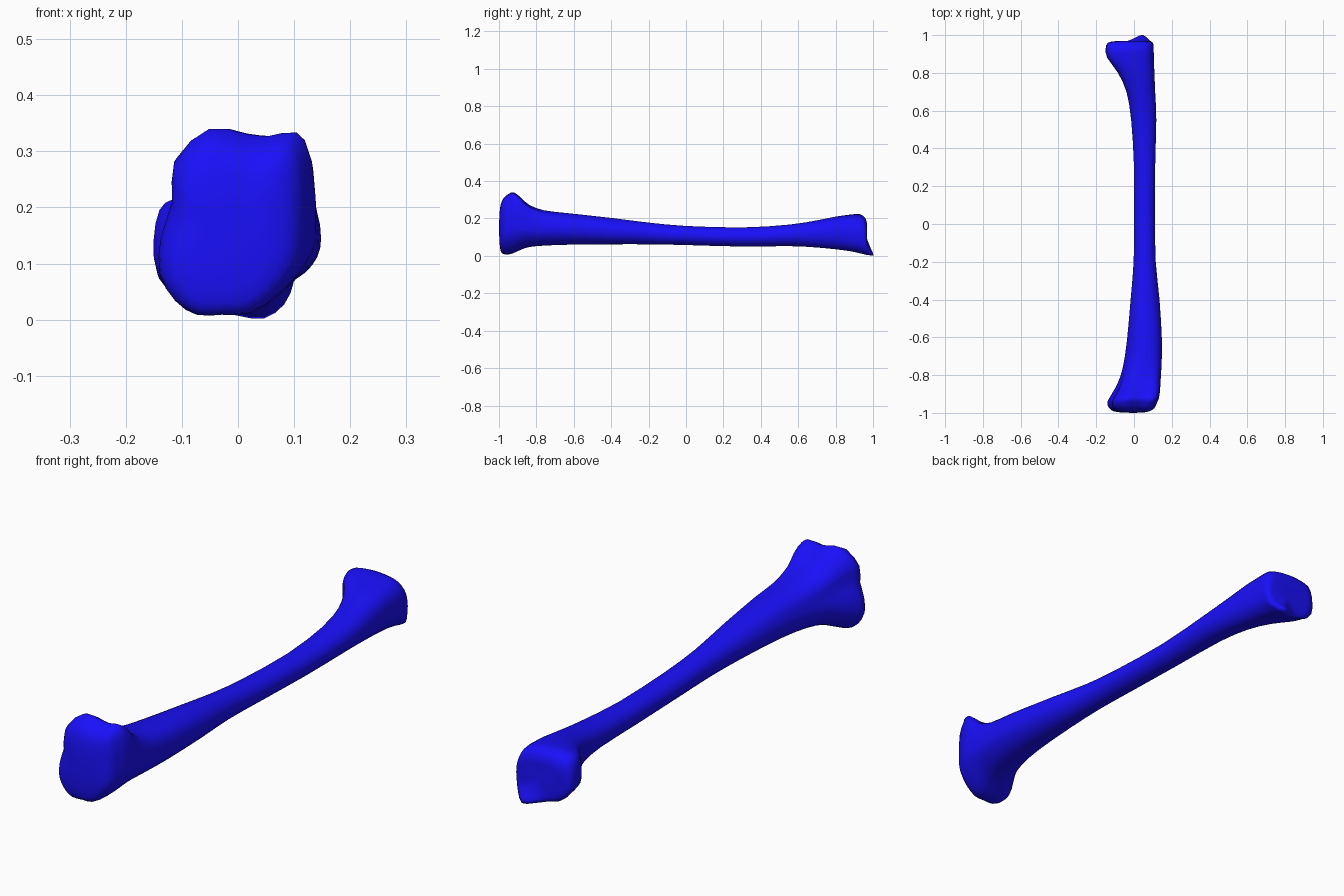
import bpy, bmesh, math
from mathutils import Vector

if "Cube" in bpy.data.objects:
    bpy.data.objects.remove(bpy.data.objects["Cube"])

# Cross-section shapes in a -1..1 box, 16 points from the left side over the top
near_shape = [(-.98, -.15), (-.83, .24), (-.8, .68), (-.36, 1), (.1, .95), (.43, .92), (.79, .96), (.97, .7),
              (1, .03), (.95, -.39), (.64, -.76), (.25, -.98), (-.14, -1), (-.5, -1), (-.79, -.85), (-1, -.55)]
far_shape = [(-1, .2), (-.92, .72), (-.72, .92), (-.3, 1), (0, 1), (.4, .95), (.75, .8), (.95, .45),
             (1, 0), (.97, -.4), (.85, -.75), (.55, -1), (.2, -.96), (-.2, -.85), (-.65, -.7), (-.95, -.35)]
oval = [(-math.cos(k * math.pi / 8), math.sin(k * math.pi / 8)) for k in range(16)]

# y, x min, x max, z min, z max, shape (-1 near end, 0 oval, 1 far end)
sections = [
    (-.998, -.06, .05, .09, .21, -1), (-.992, -.105, .08, .03, .27, -1),
    (-.975, -.13, .108, .011, .31, -1), (-.945, -.14, .122, .01, .333, -1),
    (-.92, -.128, .132, .018, .34, -1), (-.88, -.105, .138, .035, .31, -.95),
    (-.84, -.085, .14, .047, .275, -.7), (-.76, -.06, .145, .055, .245, -.4),
    (-.62, -.038, .148, .06, .228, -.2), (-.4, -.018, .135, .062, .203, 0),
    (-.2, -.002, .115, .062, .178, 0), (0, 0, .112, .058, .16, 0),
    (.3, 0, .112, .05, .152, 0), (.55, -.015, .118, .052, .167, .1),
    (.7, -.04, .112, .044, .19, .4), (.8, -.085, .108, .035, .21, .7),
    (.88, -.142, .105, .025, .22, 1), (.93, -.15, .104, .014, .222, 1),
    (.96, -.138, .1, .002, .2, 1), (.968, -.1, .08, .03, .165, 1)]


def spline(a, b, c, d, t):
    return (b * 2 + (c - a) * t + (a * 2 - b * 5 + c * 4 - d) * t * t
            + (b * 3 - a - c * 3 + d) * t ** 3) * .5


def ring(y, x0, x1, z0, z1, s):
    end = near_shape if s < 0 else far_shape
    pts = []
    for (ox, oz), (ex, ez) in zip(oval, end):
        u, v = ox + (ex - ox) * abs(s), oz + (ez - oz) * abs(s)
        x, z = (x0 + x1) / 2 + u * (x1 - x0) / 2, (z0 + z1) / 2 + v * (z1 - z0) / 2
        # small hooked tip under the far end
        tip = .042 * math.exp(-((x - .04) / .05) ** 2 - (z / .04) ** 2) if y > .94 else 0
        pts.append(Vector((x, y + tip, z)))
    n = len(pts)
    return [spline(pts[i - 1], pts[i], pts[(i + 1) % n], pts[(i + 2) % n], t)
            for i in range(n) for t in (0, .5)]


# Smooth the rings along the length
keys = [ring(*s) for s in sections]
last = len(keys) - 1
rings = []
for i in range(last):
    quad = keys[max(i - 1, 0)], keys[i], keys[i + 1], keys[min(i + 2, last)]
    for t in (0, .5):
        rings.append([spline(*p, t) for p in zip(*quad)])
rings.append(keys[-1])

# Loft the bone and close both ends
bm = bmesh.new()
loops = [[bm.verts.new(p) for p in r] for r in rings]
n = len(loops[0])
for a, b in zip(loops, loops[1:]):
    for i in range(n):
        j = (i + 1) % n
        bm.faces.new((a[i], a[j], b[j], b[i]))
for loop, push in ((loops[0], -.002), (loops[-1], -.008)):
    mid = sum((v.co for v in loop), Vector()) / n
    hub = bm.verts.new(mid + Vector((0, push, 0)))
    for i in range(n):
        bm.faces.new((loop[i], loop[(i + 1) % n], hub))
bmesh.ops.recalc_face_normals(bm, faces=bm.faces)
mesh = bpy.data.meshes.new("long_bone")
bm.to_mesh(mesh)
bm.free()
for p in mesh.polygons:
    p.use_smooth = True
bone = bpy.data.objects.new("long_bone", mesh)
bpy.context.collection.objects.link(bone)

# Blue finish
blue = bpy.data.materials.new("blue")
blue.diffuse_color = (.01, .005, .95, 1)
blue.use_nodes = True
blue.node_tree.nodes["Principled BSDF"].inputs["Base Color"].default_value = blue.diffuse_color
mesh.materials.append(blue)
